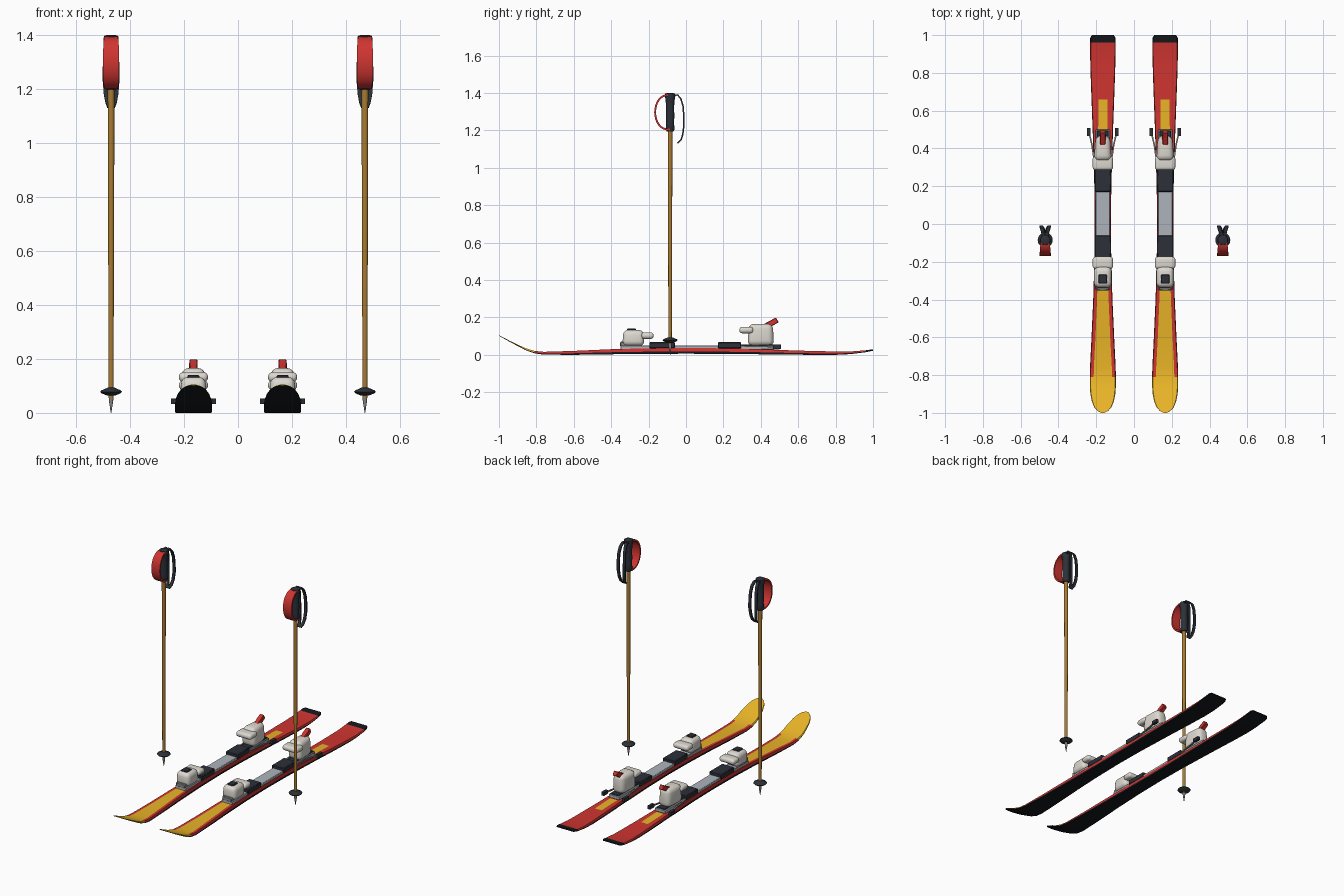
import bpy, bmesh, math
from mathutils import Vector

if "Cube" in bpy.data.objects:
    bpy.data.objects.remove(bpy.data.objects["Cube"])

def material(name, r, g, b):
    m = bpy.data.materials.new(name)
    m.diffuse_color = (r, g, b, 1)
    m.use_nodes = True
    m.node_tree.nodes["Principled BSDF"].inputs["Base Color"].default_value = m.diffuse_color
    return m

RED = material("red", 0.62, 0.035, 0.03)
YELLOW = material("yellow", 0.8, 0.45, 0.02)
BLACK = material("black", 0.008, 0.009, 0.012)
DARK = material("dark_grey", 0.025, 0.03, 0.04)
WHITE = material("off_white", 0.72, 0.69, 0.63)
GREY = material("plate_grey", 0.42, 0.45, 0.5)
STEEL = material("steel", 0.25, 0.25, 0.26)
GOLD = material("shaft_gold", 0.4, 0.2, 0.03)
SKI_X, POLE_X, POLE_Y = 0.165, 0.47, -0.085

def finish(bm, name, mats, x, angle=40):
    """Make the left and right copies of a part."""
    bmesh.ops.recalc_face_normals(bm, faces=bm.faces)
    me = bpy.data.meshes.new(name)
    bm.to_mesh(me)
    bm.free()
    for m in mats:
        me.materials.append(m)
    pair = []
    for side, label in ((1, "right"), (-1, "left")):
        ob = bpy.data.objects.new(f"{name}_{label}", me)
        ob.location.x = side * x
        bpy.context.collection.objects.link(ob)
        pair.append(ob)
    bpy.ops.object.select_all(action='DESELECT')
    pair[0].select_set(True)
    bpy.context.view_layer.objects.active = pair[0]
    bpy.ops.object.shade_smooth_by_angle(angle=math.radians(angle))

def loft(bm, rings):
    """Skin a list of closed rings; returns side faces per span, caps the ends."""
    vs = [[bm.verts.new(p) for p in r] for r in rings]
    n = len(vs[0])
    spans = [[bm.faces.new((a[i], a[(i + 1) % n], b[(i + 1) % n], b[i])) for i in range(n)]
             for a, b in zip(vs, vs[1:])]
    return spans, bm.faces.new(vs[0]), bm.faces.new(vs[-1])

def box(name, mat, hw, y0, y1, z0, z1, bevel=0.0, top=1.0, back=1.0, seg=4):
    """Box on a ski, narrowed at the top or the rear, with rounded edges."""
    bm = bmesh.new()
    bmesh.ops.create_cube(bm, size=2)
    for v in bm.verts:
        x, y, z = v.co
        w = hw * (top if z > 0 else 1) * (back if y > 0 else 1)
        yy = (y0 + y1) / 2 + y * (y1 - y0) / 2 * (top if z > 0 else 1)
        v.co = (x * w, yy, z1 if z > 0 else z0)
    if bevel:
        bmesh.ops.bevel(bm, geom=bm.edges[:], offset=bevel, segments=seg, profile=0.5, affect='EDGES')
    finish(bm, name, [mat], SKI_X)

def ribbon(bm, path, t):
    """Flat strip along (x, y, z, half width) points, thickness t across the yz path."""
    rings = []
    for i, (x, y, z, hw) in enumerate(path):
        a, b = path[max(i - 1, 0)], path[min(i + 1, len(path) - 1)]
        d = Vector((0, b[1] - a[1], b[2] - a[2])).normalized()
        n = Vector((0, -d.z, d.y)) * t / 2
        c, w = Vector((x, y, z)), Vector((hw, 0, 0))
        rings.append([c - w - n, c + w - n, c + w + n, c - w + n])
    loft(bm, rings)

def lathe(name, mat, profile, n=16):
    """Turned part on the pole axis from (radius, z) points."""
    bm = bmesh.new()
    loft(bm, [[(r * math.cos(2 * math.pi * i / n), POLE_Y + r * math.sin(2 * math.pi * i / n), z)
               for i in range(n)] for r, z in profile])
    finish(bm, name, [mat], POLE_X)

# Ski: stations of y, half width, underside z, thickness, stripe share of width
stations = [
    (-1.0, .008, .102, .003, .7), (-.99, .028, .096, .004, .7), (-.97, .046, .085, .005, .7),
    (-.94, .058, .068, .006, .7), (-.9, .066, .047, .008, .7), (-.86, .069, .026, .010, .7),
    (-.81, .069, .008, .013, .7), (-.76, .068, .001, .015, .7), (-.6, .060, 0, .021, .65),
    (-.4, .051, .003, .027, .6), (-.2, .045, .005, .03, .55), (0, .043, .006, .03, .5),
    (.2, .045, .005, .03, .45), (.4, .051, .003, .027, .45), (.5, .054, .002, .024, .45),
    (.66, .060, 0, .021, .4), (.8, .065, 0, .018, .4), (.88, .067, .004, .014, .4),
    (.96, .068, .014, .010, .4), (.985, .067, .019, .009, .4), (1.0, .058, .022, .008, .4)]
bm = bmesh.new()
rings = []
for y, w, z, t, s in stations:
    half = [(w, 0), (w, t * .4), (w * .94, t), (w * s, t)]
    outline = half + [(-x, h) for x, h in reversed(half)]
    rings.append([(x, y, z + h) for x, h in outline])
spans, tip, tail = loft(bm, rings)
for span, st in zip(spans, stations):
    y = st[0]
    for i, f in enumerate(span):
        if i in (0, 6, 7) or y > .95:
            f.material_index = 2
        elif y < -.82 or (i == 3 and (y < -.3 or .49 < y < .6)):
            f.material_index = 1
for f in [f for s in spans[-3:] for f in s]:
    if min(v.co.y for v in f.verts) > .95:
        f.material_index = 2
tail.material_index = 2
tip.material_index = 1
finish(bm, "ski", [RED, YELLOW, BLACK], SKI_X, 30)

# Binding plate and boot pads
box("binding_plate", GREY, .038, -.35, .5, .028, .05, .003, seg=1)
box("front_boot_pad", DARK, .043, -.195, -.06, .035, .068, .004, seg=1)
box("rear_boot_pad", DARK, .043, .17, .295, .035, .068, .004, seg=1)

# Toe piece
box("toe_housing", WHITE, .049, -.34, -.222, .048, .133, .026, top=.92)
box("toe_wing", WHITE, .054, -.238, -.173, .085, .12, .016)
box("toe_indicator", DARK, .022, -.315, -.268, .12, .14, .003, seg=1)
box("toe_front_foot", STEEL, .033, -.352, -.3, .045, .07, .004, seg=1)

# Heel piece
box("heel_housing", WHITE, .05, .33, .47, .048, .166, .028, top=.92, back=.8)
box("heel_wing", WHITE, .054, .285, .36, .115, .15, .016)
box("heel_track", DARK, .03, .27, .495, .04, .056, .003, seg=1)
bm = bmesh.new()
ribbon(bm, [(0, .405, .142, .012), (0, .46, .171, .016), (0, .488, .187, .014)], .03)
bmesh.ops.bevel(bm, geom=bm.edges[:], offset=.003, segments=1, affect='EDGES')
finish(bm, "heel_lever", [RED], SKI_X)

# Brake arms and their end pads
bm = bmesh.new()
for s in (-1, 1):
    ribbon(bm, [(s * .04, .3, .045, .004), (s * .058, .42, .045, .004), (s * .073, .485, .043, .004)], .008)
finish(bm, "brake_arms", [STEEL], SKI_X)
bm = bmesh.new()
for s in (-1, 1):
    ribbon(bm, [(s * .074, .465, .043, .009), (s * .074, .508, .043, .009)], .022)
finish(bm, "brake_pads", [DARK], SKI_X)

# Pole: tip, shaft, basket, grip
lathe("pole_tip", STEEL, [(.001, 0), (.008, .045), (.009, .066)])
lathe("pole_shaft", GOLD, [(.009, .055), (.010, .4), (.012, 1.0), (.0125, 1.22)])
lathe("pole_basket", DARK, [(.014, .064), (.034, .072), (.04, .078), (.037, .083), (.018, .091), (.012, .094)], 20)
lathe("pole_grip", DARK, [(.018, 1.195), (.024, 1.205), (.021, 1.24), (.023, 1.28), (.021, 1.32),
                          (.024, 1.36), (.028, 1.385), (.026, 1.396), (.014, 1.4)])

# Hand guard: D-shaped strip in front of the grip
bm = bmesh.new()
arc = [math.pi * i / 16 for i in range(17)]
ribbon(bm, [(0, POLE_Y - .08 * math.sin(a) ** .8 if 0 < a < 3.14 else POLE_Y,
             1.297 + .093 * math.cos(a), .024 + .006 * math.sin(a)) for a in arc], .01)
finish(bm, "hand_guard", [RED], POLE_X)

# Wrist strap: two strands that part and meet again at the bottom
strand = [(.008, -.07, 1.385), (.012, -.045, 1.39), (.017, -.027, 1.368), (.02, -.016, 1.33),
          (.022, -.012, 1.28), (.022, -.011, 1.23), (.018, -.017, 1.18), (.012, -.026, 1.15), (.005, -.045, 1.132)]
bm = bmesh.new()
for s in (-1, 1):
    ribbon(bm, [(s * x, y, z, .009) for x, y, z in strand], .008)
finish(bm, "wrist_strap", [DARK], POLE_X)
